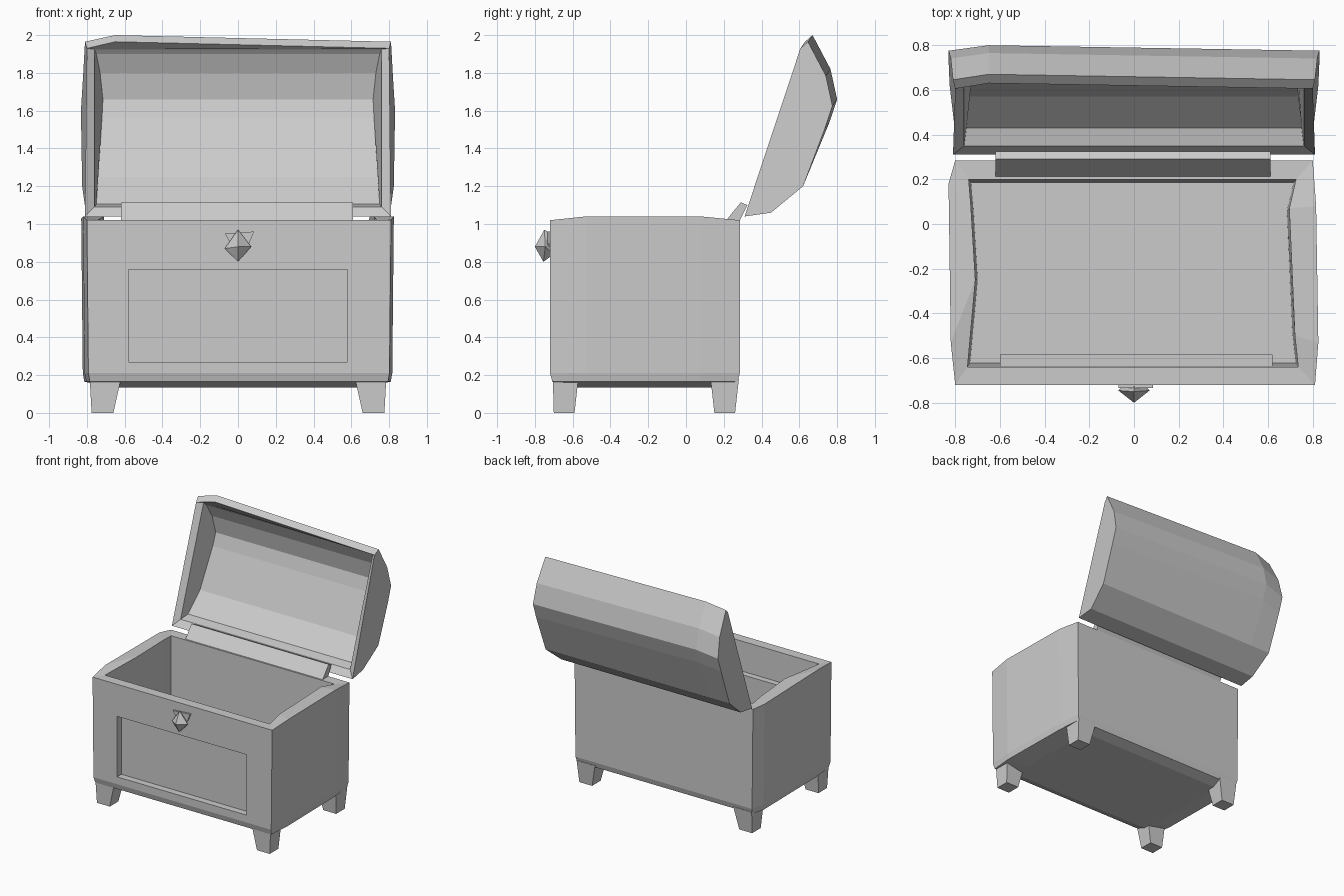
import bpy, bmesh

if "Cube" in bpy.data.objects:
    bpy.data.objects.remove(bpy.data.objects["Cube"])


def finish(name, bm):
    bmesh.ops.recalc_face_normals(bm, faces=bm.faces)
    mesh = bpy.data.meshes.new(name)
    bm.to_mesh(mesh)
    bm.free()
    obj = bpy.data.objects.new(name, mesh)
    bpy.context.collection.objects.link(obj)
    return obj


def hull(name, points):
    bm = bmesh.new()
    for p in points:
        bm.verts.new(p)
    bmesh.ops.convex_hull(bm, input=bm.verts[:])
    return finish(name, bm)


def box_points(x0, x1, y0, y1, z0, z1):
    return [(x, y, z) for x in (x0, x1) for y in (y0, y1) for z in (z0, z1)]


def strips(bm, a, b, closed=False):
    n = len(a)
    for i in range(n if closed else n - 1):
        j = (i + 1) % n
        bm.faces.new((a[i], a[j], b[j], b[i]))


# Body: outer skin, rim and inner cavity lofted as one shell
outer = [(-.80, -.72), (.81, -.72), (.825, -.53), (.815, .08),
         (.80, .285), (-.80, .285), (-.83, .18), (-.82, -.53)]
inner = [(-.745, -.64), (.735, -.64), (.72, -.50), (.695, .07),
         (.725, .20), (-.74, .20), (-.73, .08), (-.71, -.25)]
rim_z = [1.02, 1.02, 1.04, 1.04, 1.02, 1.02, 1.03, 1.04]


def shrink(pts, sx, sy, cy=-.217):
    return [(x * sx, cy + (y - cy) * sy) for x, y in pts]


bm = bmesh.new()
flat = lambda pts, z: [bm.verts.new((x, y, z)) for x, y in pts]
lift = lambda pts: [bm.verts.new((x, y, z)) for (x, y), z in zip(pts, rim_z)]
rings = [flat(shrink(outer, .80, .82), .135),
         flat(shrink(outer, .98, .975), .165),
         flat(shrink(outer, .99, 1), .21),
         lift(outer), lift(inner),
         flat(shrink(inner, .985, .96), .20)]
for a, b in zip(rings, rings[1:]):
    strips(bm, a, b, True)
bm.faces.new(rings[0])
bm.faces.new(rings[-1])
body = finish("chest_body", bm)

# Recessed front panel
cutter = hull("panel_cutter", box_points(-.58, .58, -.80, -.665, .27, .76))
cutter.hide_render = True
cutter.display_type = 'WIRE'
cut = body.modifiers.new("front_recess", 'BOOLEAN')
cut.operation = 'DIFFERENCE'
cut.solver = 'EXACT'
cut.object = cutter
hull("inner_panel_ledge", box_points(-.60, .62, -.645, -.585, .19, .78))

# Lid: faceted outer arc (y, z, half width) and matching inner arc
arc_out = [(.31, 1.04, .81), (.45, 1.06, .805), (.62, 1.20, .825),
           (.76, 1.54, .83), (.80, 1.66, .83), (.765, 1.82, .82),
           (.67, 2.0, .81), (.63, 1.965, .80)]
arc_in = [(.35, 1.09, .76), (.43, 1.105, .75), (.57, 1.25, .74),
          (.705, 1.56, .72), (.735, 1.66, .715), (.71, 1.80, .73),
          (.665, 1.90, .75), (.645, 1.925, .76)]


def section(bm, arc, side, width=None, drop=0):
    out = []
    for y, z, w in arc:
        d = drop if z > 1.5 else 0
        out.append(bm.verts.new((side * (width or w), y - d * .7, z - d)))
    return out


bm = bmesh.new()
s0 = section(bm, arc_out, -1, drop=.035)
s1 = section(bm, arc_out, -1, width=.65)
s2 = section(bm, arc_out, 1, drop=.035)
i0 = section(bm, arc_in, -1)
i2 = section(bm, arc_in, 1)
for a, b in ((s0, s1), (s1, s2), (i0, i2)):
    strips(bm, a, b)
for cap in (s0, s2, i0, i2):
    bm.faces.new(cap)
for k in (0, -1):
    bm.faces.new((s0[k], s1[k], s2[k], i2[k], i0[k]))
for s, i in ((s0, i0), (s2, i2)):
    bm.faces.new((s[0], s[-1], i[-1], i[0]))
finish("lid", bm)

# Hinge strip leaning back to the lid
hinge = [(.205, 1.01), (.29, 1.115), (.325, 1.10), (.275, 1.0)]
hull("hinge_strip", [(x, y, z) for x in (-.62, .61) for y, z in hinge])

# Latch: small plate with a pointed knob
hull("latch_plate", [(x, y, z) for y in (-.735, -.70)
                     for x, z in ((-.07, .95), (.085, .96), (.06, .90), (0, .83))])
hull("latch_knob", [(-.07, -.745, .87), (.07, -.745, .88), (0, -.75, .97),
                    (0, -.755, .80), (0, -.80, .88), (-.03, -.70, .84),
                    (.03, -.70, .84), (0, -.70, .94)])

# Legs: square feet flaring inward under the body
for side, tag in ((-1, "left"), (1, "right")):
    for row, y0, y1, t0, t1 in (("front", -.70, -.59, -.705, -.57),
                                ("back", .15, .26, .13, .28)):
        pts = box_points(side * .66, side * .775, y0, y1, 0, .10)
        pts += [(side * x, y, .18) for x in (.62, .785) for y in (t0, t1)]
        hull(f"{row}_{tag}_leg", pts)
